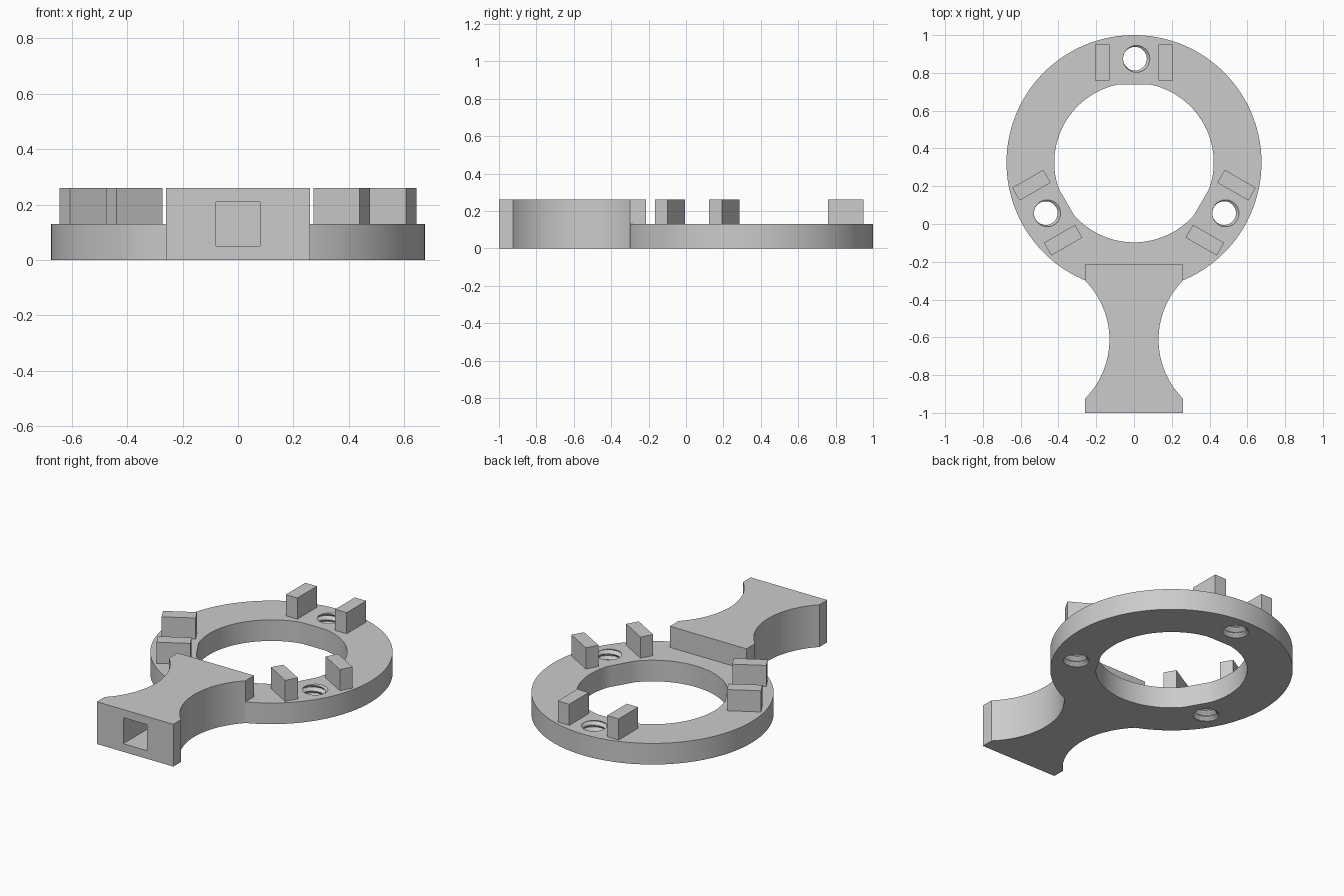
import bpy, bmesh
from math import sin, cos, pi, radians, sqrt, asin
from mathutils import Vector, Matrix

if "Cube" in bpy.data.objects:
    bpy.data.objects.remove(bpy.data.objects["Cube"])

RING_Y, OUTER, INNER, FLAT = 0.325, 0.675, 0.422, 0.414
BASE, TOP = 0.13, 0.26
STATIONS = [radians(a) for a in (90, 210, 330)]

grey = bpy.data.materials.new("plain grey")
grey.use_nodes = True
grey.diffuse_color = (0.6, 0.6, 0.6, 1)
grey.node_tree.nodes["Principled BSDF"].inputs["Base Color"].default_value = (0.6, 0.6, 0.6, 1)


def finish(name, bm):
    bmesh.ops.recalc_face_normals(bm, faces=bm.faces)
    mesh = bpy.data.meshes.new(name)
    bm.to_mesh(mesh)
    bm.free()
    mesh.materials.append(grey)
    obj = bpy.data.objects.new(name, mesh)
    bpy.context.collection.objects.link(obj)
    return obj


def skin(name, loops, closed=False):
    """Join equal-length point loops with quads; cap the ends unless closed."""
    bm = bmesh.new()
    rings = [[bm.verts.new(p) for p in loop] for loop in loops]
    n = len(rings[0])
    pairs = list(zip(rings, rings[1:] + rings[:1])) if closed else list(zip(rings, rings[1:]))
    for a, b in pairs:
        for i in range(n):
            j = (i + 1) % n
            bm.faces.new((a[i], a[j], b[j], b[i]))
    if not closed:
        bm.faces.new(rings[0])
        bm.faces.new(rings[-1])
    return finish(name, bm)


def box(name, size, matrix):
    bm = bmesh.new()
    bmesh.ops.create_cube(bm, size=1, matrix=matrix @ Matrix.Diagonal((*size, 1)))
    return finish(name, bm)


def cut(target, cutter):
    mod = target.modifiers.new("cut", 'BOOLEAN')
    mod.operation, mod.solver, mod.object = 'DIFFERENCE', 'EXACT', cutter
    bpy.context.view_layer.objects.active = target
    bpy.ops.object.modifier_apply(modifier=mod.name)
    bpy.data.objects.remove(cutter)


def smooth(obj):
    bpy.ops.object.select_all(action='DESELECT')
    obj.select_set(True)
    bpy.context.view_layer.objects.active = obj
    bpy.ops.object.shade_smooth_by_angle(angle=radians(30))


# Ring, with a shallow flat in the bore beside each screw hole
def bore_radius(a):
    return min([INNER] + [FLAT / cos(a - s) for s in STATIONS if cos(a - s) > 0.5])


def circle(radius, z, steps=144):
    angles = [2 * pi * i / steps for i in range(steps)]
    return [(radius(a) * cos(a), RING_Y + radius(a) * sin(a), z) for a in angles]


ring = skin("ring", [circle(lambda a: OUTER, 0), circle(lambda a: OUTER, BASE),
                     circle(bore_radius, BASE), circle(bore_radius, 0)], closed=True)

# Threaded screw holes: an off-centre circle swept along a helix
PITCH, HOLE, OFFSET, STEPS = 0.036, 0.071, 0.008, 60
for s in STATIONS:
    cx, cy = 0.545 * cos(s) + 0.005, RING_Y + 0.545 * sin(s) + 0.005
    loops = []
    for k in range(STEPS + 1):
        z = -0.01 + (BASE + 0.02) * k / STEPS
        t = 2 * pi * z / PITCH + 2.4
        ox, oy = cx + OFFSET * cos(t), cy + OFFSET * sin(t)
        loops.append([(ox + HOLE * cos(2 * pi * i / 28), oy + HOLE * sin(2 * pi * i / 28), z)
                      for i in range(28)])
    cut(ring, skin("thread_cutter", loops))
smooth(ring)

# Pairs of upright lugs straddling each hole
for n, s in enumerate(STATIONS, 1):
    for side, label in ((1, "a"), (-1, "b")):
        place = (Matrix.Translation((0, RING_Y, (BASE + TOP) / 2)) @ Matrix.Rotation(s, 4, 'Z')
                 @ Matrix.Translation((0.53, side * 0.168, 0)))
        box(f"lug_{n}{label}", (0.19, 0.078, TOP - BASE), place)

# Waisted handle with concave sides
HALF, WAIST, MID, CHORD = 0.26, 0.13, -0.612, 0.313
sag = HALF - WAIST
radius = (CHORD ** 2 + sag ** 2) / (2 * sag)
sweep = asin(CHORD / radius)
right_side = [(HALF, -1.0)]
for i in range(33):
    t = sweep * (i / 16 - 1)
    right_side.append((WAIST + radius - radius * cos(t), MID + radius * sin(t)))
right_side.append((HALF, -0.215))
outline = right_side + [(-x, y) for x, y in reversed(right_side)]
handle = skin("handle", [[(x, y, z) for x, y in outline] for z in (0, TOP)])

# Square socket in the handle end
cut(handle, box("socket_cutter", (0.16, 0.6, 0.16), Matrix.Translation((0, -0.8, TOP / 2))))
smooth(handle)
